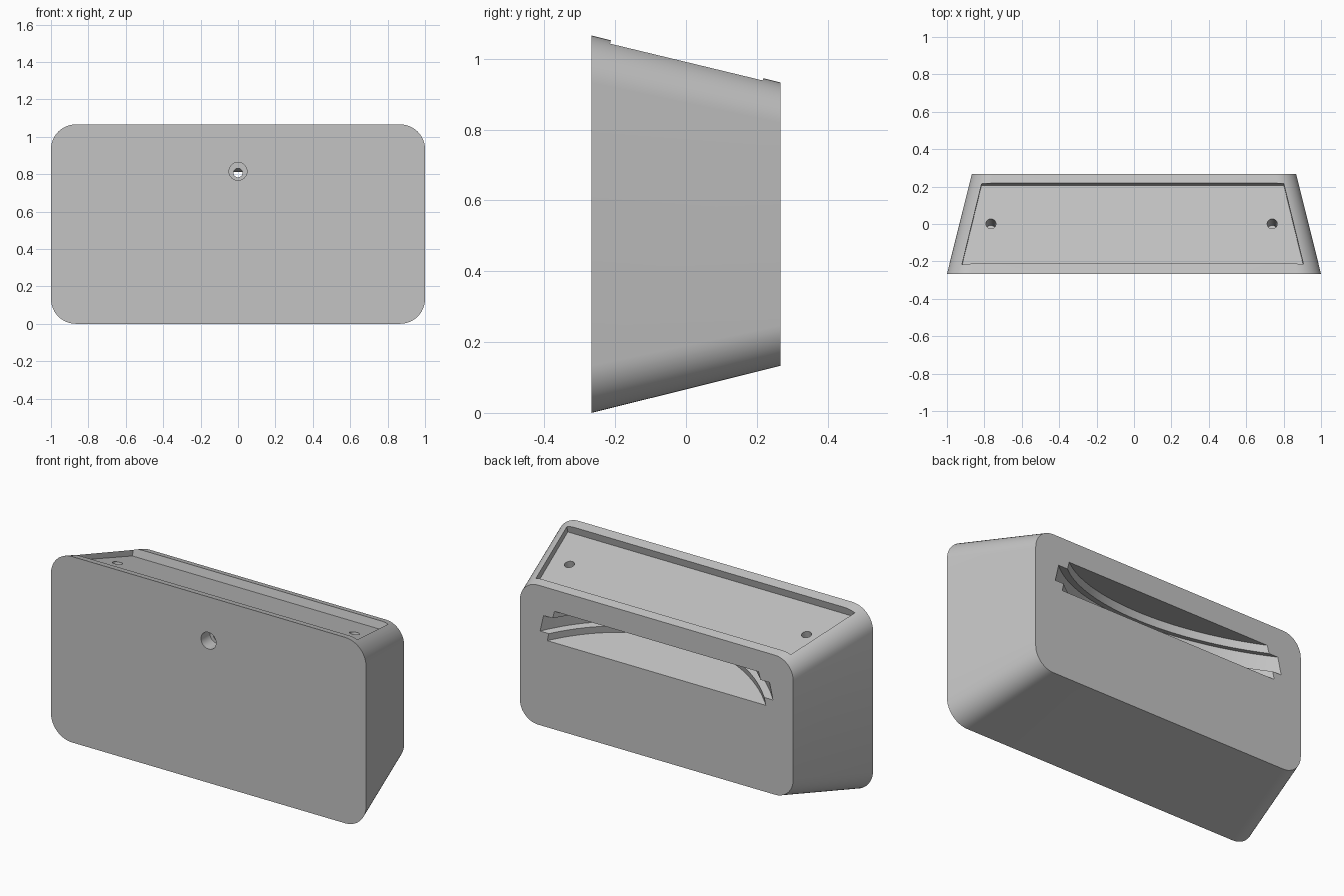
import bpy, bmesh, math
from mathutils import Matrix, Vector

cube = bpy.data.objects.get("Cube")
if cube:
    bpy.data.objects.remove(cube, do_unlink=True)

DEPTH = 0.267            # half depth of the body
MID = 0.533              # height of the body's centre line
SLOPE = math.atan(0.25)  # taper angle of every side
TILT = Matrix.Rotation(-SLOPE, 4, 'X')

grey = bpy.data.materials.new("plain_grey")
grey.use_nodes = True
colour = (0.55, 0.55, 0.55, 1)
grey.diffuse_color = colour
grey.node_tree.nodes["Principled BSDF"].inputs["Base Color"].default_value = colour


def add_object(name, bm):
    bmesh.ops.recalc_face_normals(bm, faces=bm.faces)
    mesh = bpy.data.meshes.new(name)
    bm.to_mesh(mesh)
    bm.free()
    mesh.materials.append(grey)
    obj = bpy.data.objects.new(name, mesh)
    bpy.context.collection.objects.link(obj)
    return obj


def loft(name, lower, upper):
    """Solid between two matching outlines."""
    bm = bmesh.new()
    a = [bm.verts.new(p) for p in lower]
    b = [bm.verts.new(p) for p in upper]
    bm.faces.new(a)
    bm.faces.new(b)
    for i in range(len(a)):
        j = (i + 1) % len(a)
        bm.faces.new((a[i], a[j], b[j], b[i]))
    return add_object(name, bm)


def cylinder(name, radius, length, matrix, sides=32):
    bm = bmesh.new()
    bmesh.ops.create_cone(bm, cap_ends=True, segments=sides, radius1=radius,
                          radius2=radius, depth=length, matrix=matrix)
    return add_object(name, bm)


def rounded_outline(half_x, half_z, radius, y, steps=12):
    points = []
    for q, (sx, sz) in enumerate([(1, 1), (-1, 1), (-1, -1), (1, -1)]):
        for i in range(steps + 1):
            t = math.pi / 2 * (q + i / steps)
            points.append((sx * (half_x - radius) + radius * math.cos(t), y,
                           MID + sz * (half_z - radius) + radius * math.sin(t)))
    return points


def cut(target, cutter):
    mod = target.modifiers.new("cut", 'BOOLEAN')
    mod.operation = 'DIFFERENCE'
    mod.solver = 'EXACT'
    mod.object = cutter
    bpy.context.view_layer.objects.active = target
    bpy.ops.object.modifier_apply(modifier=mod.name)
    bpy.data.objects.remove(cutter, do_unlink=True)


# Tapered body with rounded long edges
body = loft("tapered_body",
            rounded_outline(1, MID, 0.133, -DEPTH),
            rounded_outline(0.867, 0.4, 0.115, DEPTH))

# Shallow trapezoid recess in the sloping top
normal = TILT @ Vector((0, 0, 1))
outline = [Vector((x - 0.007, y, 1.0 - 0.25 * y)) for x, y in
           [(-0.913, -0.212), (0.913, -0.212), (0.808, 0.218), (-0.808, 0.218)]]
cut(body, loft("recess_cutter", [p - normal * 0.045 for p in outline],
               [p + normal * 0.1 for p in outline]))

# Two blind screw holes in the recess floor
for side in (-1, 1):
    place = Matrix.Translation((side * 0.752 - 0.013, 0, 0.95)) @ TILT
    cut(body, cylinder("screw_hole_cutter", 0.027, 0.28, place))

# Stepped curved slot entering from the back, parallel to the top
centre = Vector((0, DEPTH, 0.72)) + TILT @ Vector((0, 0.7, 0))
place = Matrix.Translation(centre) @ TILT
for radius, thickness in ((0.97, 0.175), (1.01, 0.092)):
    cut(body, cylinder("slot_cutter", radius, thickness, place, 160))

# Counterbored hole from the front into the slot
for radius, length, z in ((0.048, 0.16, 0.815), (0.024, 0.64, 0.807)):
    place = Matrix.Translation((0, -DEPTH, z)) @ Matrix.Rotation(math.pi / 2, 4, 'X')
    cut(body, cylinder("front_hole_cutter", radius, length, place))

bpy.ops.object.select_all(action='DESELECT')
body.select_set(True)
bpy.context.view_layer.objects.active = body
bpy.ops.object.shade_smooth_by_angle(angle=math.radians(30))
